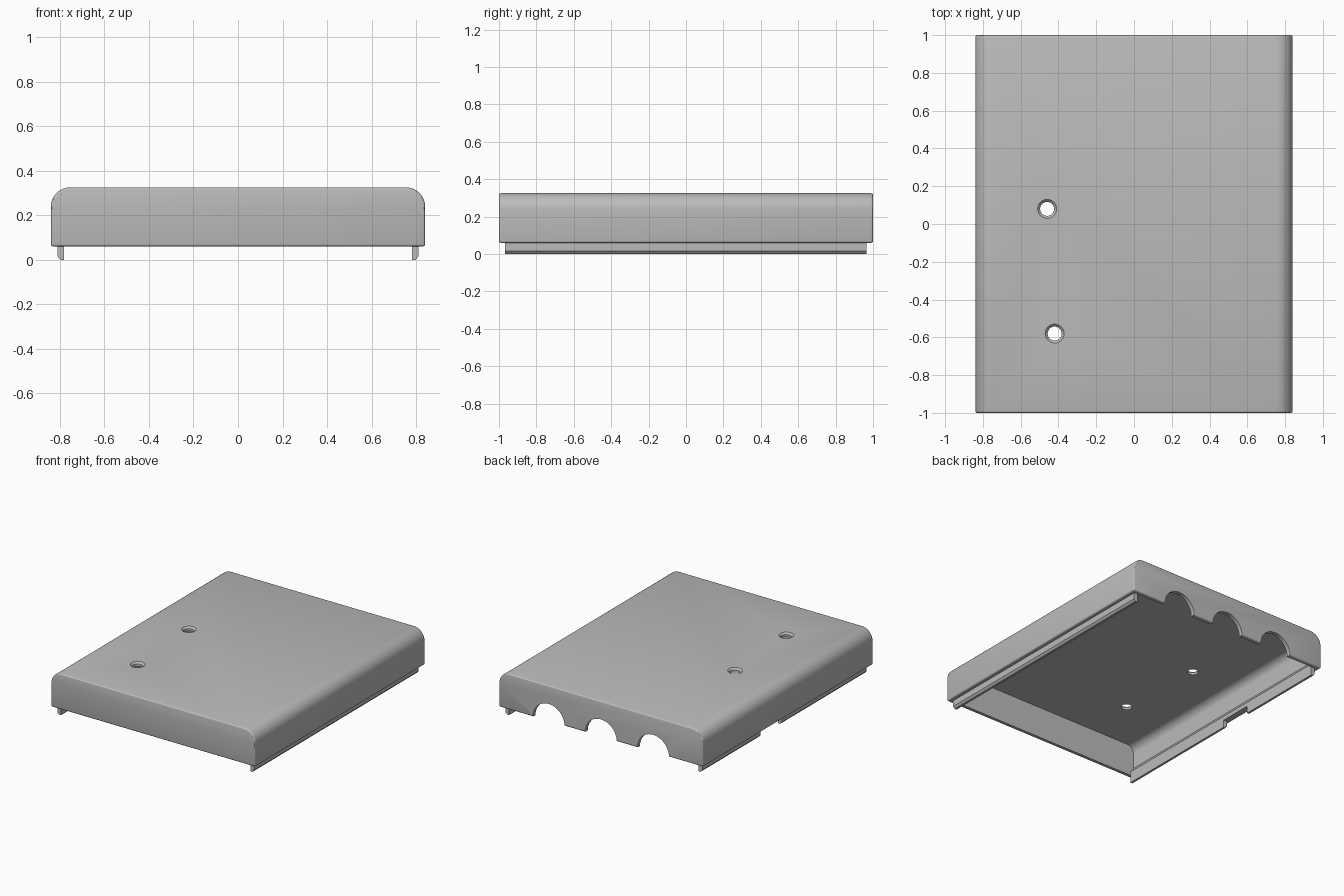
import bpy, bmesh, math
from mathutils import Matrix

cube = bpy.data.objects.get("Cube")
if cube:
    bpy.data.objects.remove(cube)

GREY = (0.5, 0.5, 0.5, 1)
grey = bpy.data.materials.new("light grey")
grey.use_nodes = True
grey.diffuse_color = GREY
grey.node_tree.nodes["Principled BSDF"].inputs["Base Color"].default_value = GREY


def finish(bm, name):
    bmesh.ops.recalc_face_normals(bm, faces=bm.faces)
    mesh = bpy.data.meshes.new(name)
    bm.to_mesh(mesh)
    bm.free()
    mesh.materials.append(grey)
    ob = bpy.data.objects.new(name, mesh)
    bpy.context.collection.objects.link(ob)
    return ob


def prism(name, points, y0, y1):
    """Extrude an x-z profile along y."""
    bm = bmesh.new()
    face = bm.faces.new([bm.verts.new((x, y0, z)) for x, z in points])
    ext = bmesh.ops.extrude_face_region(bm, geom=[face])["geom"]
    verts = [v for v in ext if isinstance(v, bmesh.types.BMVert)]
    bmesh.ops.translate(bm, verts=verts, vec=(0, y1 - y0, 0))
    return finish(bm, name)


def arched(half, bottom, top, r, steps=12):
    """Box profile with both top corners rounded."""
    right = [(half - r + r * math.cos(a), top - r + r * math.sin(a))
             for a in (i * math.pi / 2 / steps for i in range(steps + 1))]
    return [(half, bottom)] + right + [(-x, z) for x, z in reversed(right)] + [(-half, bottom)]


def cone(name, r1, r2, depth, matrix, segments=48):
    bm = bmesh.new()
    bmesh.ops.create_cone(bm, cap_ends=True, segments=segments, radius1=r1,
                          radius2=r2, depth=depth, matrix=matrix)
    return finish(bm, name)


def apply(ob, mod):
    bpy.ops.object.select_all(action="DESELECT")
    bpy.context.view_layer.objects.active = ob
    ob.select_set(True)
    bpy.ops.object.modifier_apply(modifier=mod.name)


def cut(ob, cutter):
    mod = ob.modifiers.new("cut", "BOOLEAN")
    mod.operation = "DIFFERENCE"
    mod.solver = "EXACT"
    mod.object = cutter
    apply(ob, mod)
    bpy.data.objects.remove(cutter)


def smooth(ob):
    bpy.ops.object.select_all(action="DESELECT")
    bpy.context.view_layer.objects.active = ob
    ob.select_set(True)
    bpy.ops.object.shade_smooth_by_angle(angle=math.radians(30))


# Outer shell with softened edges
RIM, TOP, WALL = 0.06, 0.325, 0.03
cover = prism("cover_shell", arched(0.84, RIM, TOP, 0.088), -1, 1)
bevel = cover.modifiers.new("soft_edges", "BEVEL")
bevel.width, bevel.segments = 0.01, 3
bevel.limit_method, bevel.angle_limit = "ANGLE", math.radians(50)
apply(cover, bevel)

# Hollow inside
cut(cover, prism("cavity", arched(0.84 - WALL, -0.1, TOP - WALL, 0.058), WALL - 1, 1 - WALL))

# Three cable arches in the back wall
for x in (-0.43, 0, 0.43):
    m = Matrix.Translation((x, 1, RIM)) @ Matrix.Rotation(math.pi / 2, 4, "X")
    cut(cover, cone("arch_cutter", 0.13, 0.13, 0.2, m))

# Two countersunk screw holes in the top
for x, y in ((-0.46, 0.08), (-0.42, -0.58)):
    cut(cover, cone("hole_cutter", 0.037, 0.037, 0.3, Matrix.Translation((x, y, TOP))))
    cut(cover, cone("sink_cutter", 0.037, 0.063, 0.026, Matrix.Translation((x, y, TOP))))
smooth(cover)

# Locating lips along both sides
lip = [(0.81, 0.125), (0.78, 0.085), (0.78, 0), (0.797, 0), (0.81, 0.015)]
for name, side in (("left_lip", 1), ("right_lip", -1)):
    ob = prism(name, [(side * x, z) for x, z in lip], -0.968, 0.965)
    if side < 0:
        # Latch notch
        cut(ob, prism("notch_cutter", [(-0.9, -0.1), (-0.7, -0.1), (-0.7, 0.055), (-0.9, 0.055)], 0.03, 0.28))
    smooth(ob)
